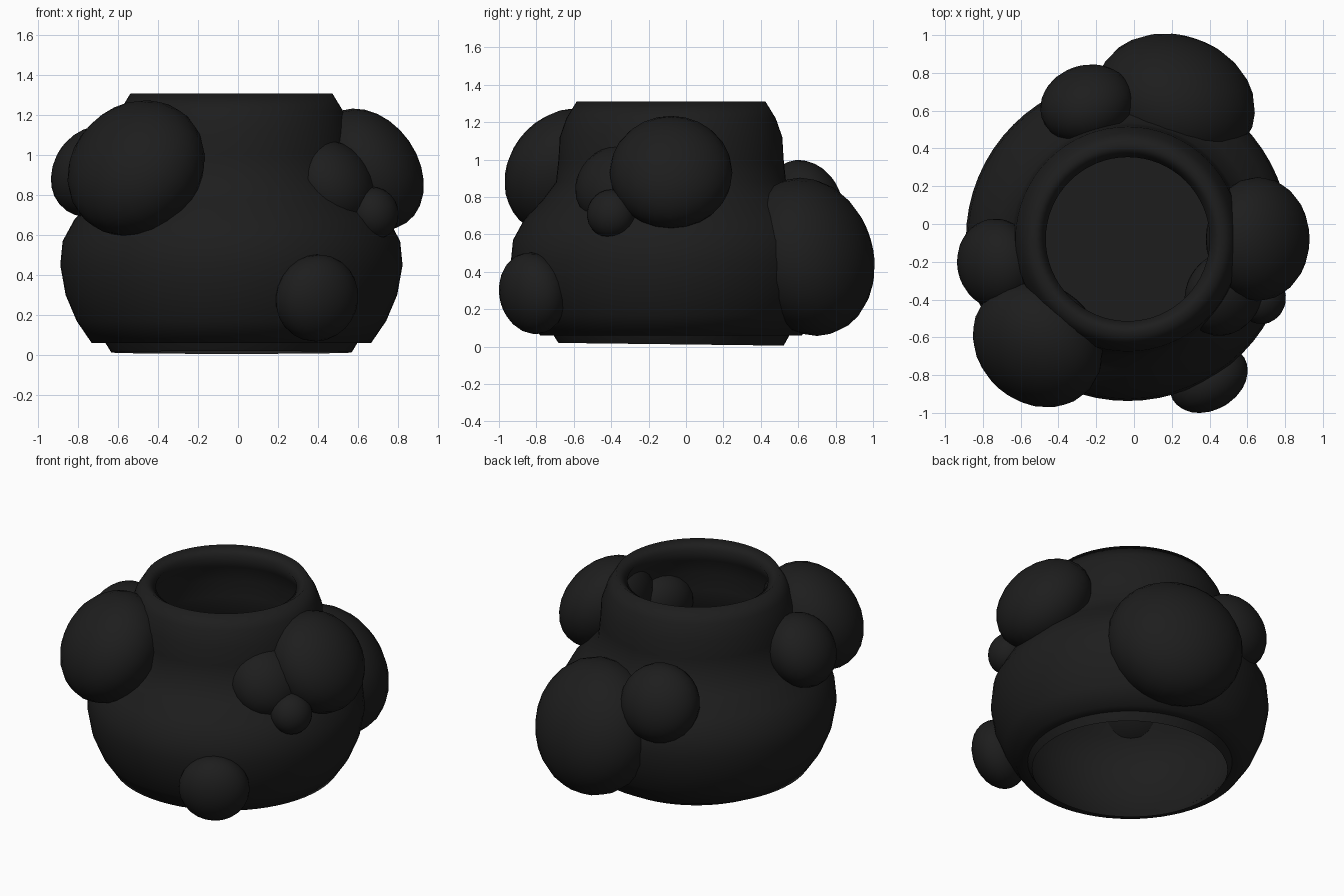
import bpy, bmesh, math
from mathutils import Vector, Matrix

if "Cube" in bpy.data.objects:
    bpy.data.objects.remove(bpy.data.objects["Cube"])

mat = bpy.data.materials.new("charcoal black")
mat.diffuse_color = (0.0125, 0.0125, 0.0125, 1)
mat.use_nodes = True
mat.node_tree.nodes["Principled BSDF"].inputs["Base Color"].default_value = mat.diffuse_color

AXIS = Vector((-0.033, -0.08, 0))      # vertical axis of the pot


def finish(bm, name, angle):
    me = bpy.data.meshes.new(name)
    bm.to_mesh(me)
    bm.free()
    me.materials.append(mat)
    ob = bpy.data.objects.new(name, me)
    bpy.context.collection.objects.link(ob)
    bpy.ops.object.select_all(action='DESELECT')
    ob.select_set(True)
    bpy.context.view_layer.objects.active = ob
    bpy.ops.object.shade_smooth_by_angle(angle=math.radians(angle))
    return ob


def lathe(name, profile, steps, angle):
    bm = bmesh.new()
    vs = [bm.verts.new((r, 0, z)) for r, z in profile]
    es = [bm.edges.new(p) for p in zip(vs, vs[1:])]
    bmesh.ops.spin(bm, geom=vs + es, cent=(0, 0, 0), axis=(0, 0, 1),
                   angle=math.tau, steps=steps, use_duplicate=False)
    bmesh.ops.remove_doubles(bm, verts=bm.verts, dist=1e-4)
    bmesh.ops.recalc_face_normals(bm, faces=bm.faces)
    # the bottom edge tips slightly towards the back
    for v in bm.verts:
        if v.co.z < 0.05:
            v.co.z -= 0.012 * v.co.y
    # outer wall must face outward, so the cavity faces inward
    wall = max(bm.faces, key=lambda f: f.calc_center_median().xy.length)
    if wall.normal.dot(wall.calc_center_median()) < 0:
        bmesh.ops.reverse_faces(bm, faces=bm.faces)
    ob = finish(bm, name, angle)
    ob.location = AXIS
    return ob


def lump(name, centre, radius, flat=0.72, core=0.45):
    # sphere squashed along the direction pointing away from the pot
    c = Vector(centre)
    bm = bmesh.new()
    bmesh.ops.create_uvsphere(bm, u_segments=24, v_segments=14, radius=radius)
    away = c - AXIS - Vector((0, 0, core))
    rot = away.to_track_quat('Z', 'Y').to_matrix().to_4x4()
    m = Matrix.Translation(c) @ rot @ Matrix.Diagonal((1, 1, flat, 1))
    bmesh.ops.transform(bm, matrix=m, verts=bm.verts)
    finish(bm, name, 60)


# hollow pot: outer wall, rounded rim and inner wall, open at the bottom
lathe("pot_body", [
    (0.63, 0.06), (0.70, 0.06), (0.775, 0.17), (0.83, 0.30), (0.857, 0.45),
    (0.845, 0.57), (0.785, 0.68), (0.69, 0.78), (0.615, 0.88), (0.602, 1.0),
    (0.595, 1.12), (0.56, 1.22), (0.505, 1.31), (0.434, 1.26), (0.48, 1.17),
    (0.512, 1.07), (0.518, 0.95), (0.53, 0.83), (0.593, 0.73), (0.675, 0.63),
    (0.727, 0.52), (0.737, 0.40), (0.714, 0.25), (0.667, 0.12),
    (0.602, 0.0125)], 64, 100)

# flat fill inside the pot
bm = bmesh.new()
bmesh.ops.create_circle(bm, cap_ends=True, segments=32, radius=0.60)
finish(bm, "inner_fill", 30).location = AXIS + Vector((0, 0, 0.73))

# lumps growing on the wall
lump("front_left_lump", (-0.51, -0.635, 0.935), 0.365, 0.78, 0.42)
lump("left_lump", (-0.725, -0.21, 0.92), 0.24, 0.82)
lump("right_lump", (0.655, -0.08, 0.93), 0.328, 0.75)
lump("right_front_lump", (0.475, -0.37, 0.86), 0.23, 0.80)
lump("right_small_lump", (0.682, -0.40, 0.71), 0.132, 0.9)
lump("low_front_lump", (0.395, -0.82, 0.285), 0.22, 0.74)
lump("back_large_lump", (0.22, 0.655, 0.48), 0.43, 0.78, 0.25)
lump("back_left_lump", (-0.25, 0.635, 0.755), 0.25, 0.79)
